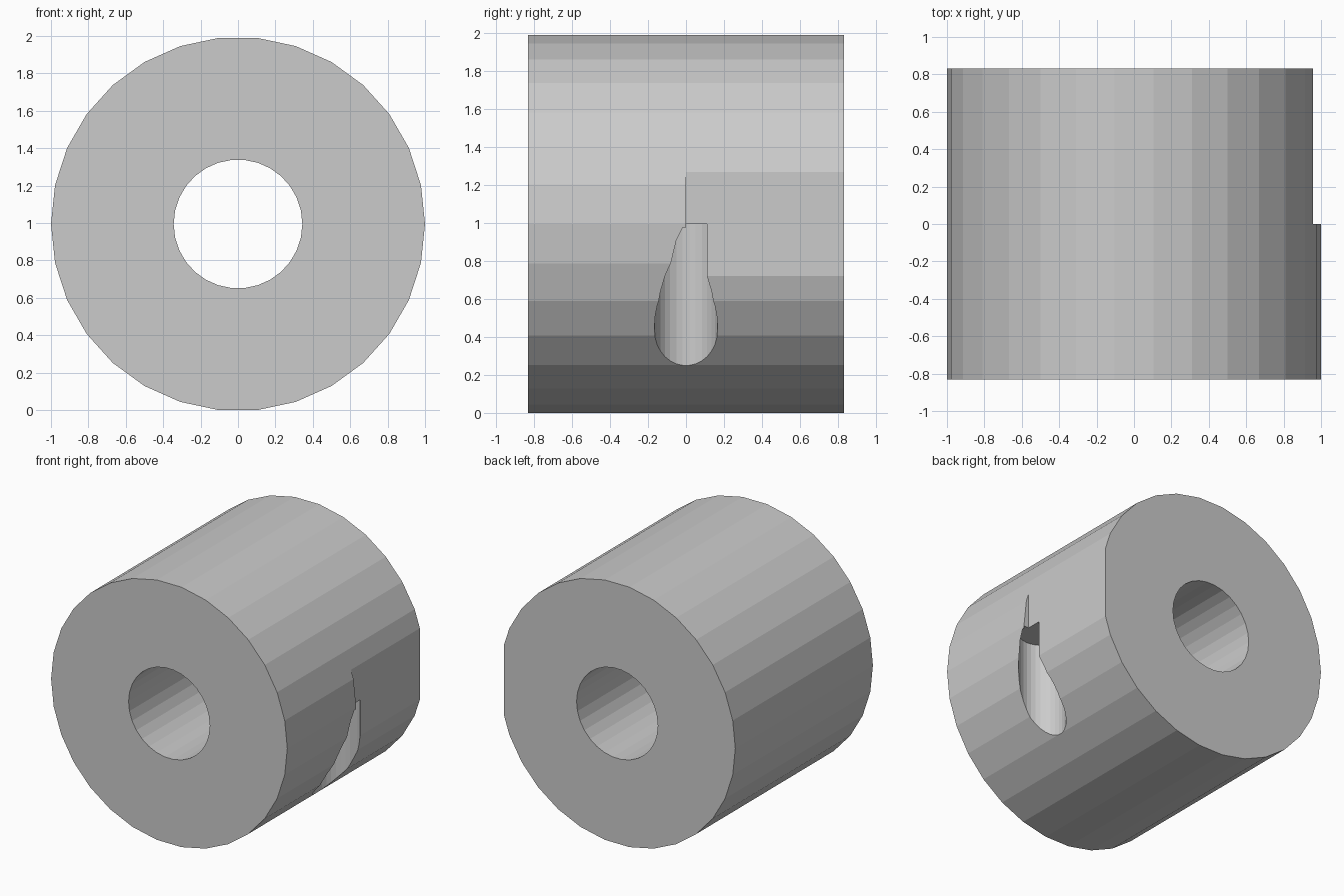
import bpy, math

if "Cube" in bpy.data.objects:
    bpy.data.objects.remove(bpy.data.objects["Cube"])

SIDES = 30
CZ = math.cos(math.pi / SIDES)   # axis height, bottom facet lies on z = 0
HALF = 0.832                     # half of the length


def cylinder(name, r, depth, loc, along_y=False):
    bpy.ops.mesh.primitive_cylinder_add(vertices=SIDES, radius=r, depth=depth, location=loc)
    ob = bpy.context.object
    ob.name = name
    if along_y:
        # turned so that vertices sit at x = +r and x = -r
        ob.rotation_euler = (math.pi / 2, math.pi / 2, 0)
        bpy.ops.object.transform_apply(location=False, rotation=True, scale=False)
        a = min(abs(v.co.x - r) for v in ob.data.vertices)
        if a > 1e-4:
            ob.rotation_euler = (0, math.pi / 2, 0)
            bpy.ops.object.transform_apply(location=False, rotation=True, scale=False)
    return ob


def cut(body, tool):
    mod = body.modifiers.new("cut", 'BOOLEAN')
    mod.operation = 'DIFFERENCE'
    mod.solver = 'EXACT'
    mod.object = tool
    bpy.context.view_layer.objects.active = body
    bpy.ops.object.modifier_apply(modifier=mod.name)
    bpy.data.objects.remove(tool)


# Main collar
collar = cylinder("collar", 1.0, 2 * HALF, (0, 0, CZ), True)

# Central bore
cut(collar, cylinder("bore_cutter", 0.344, 3, (0, 0, CZ), True))

# Flat on the rear half of the right side
bpy.ops.mesh.primitive_cube_add(size=1, location=(0.957 + 0.5, 1.0, CZ))
flat = bpy.context.object
flat.scale = (1, 2, 2)
cut(collar, flat)

# Blind vertical drilling that breaks out through the lower right side
cut(collar, cylinder("slot_cutter", 0.166, 1.2, (0.833, 0, CZ - 0.6)))
